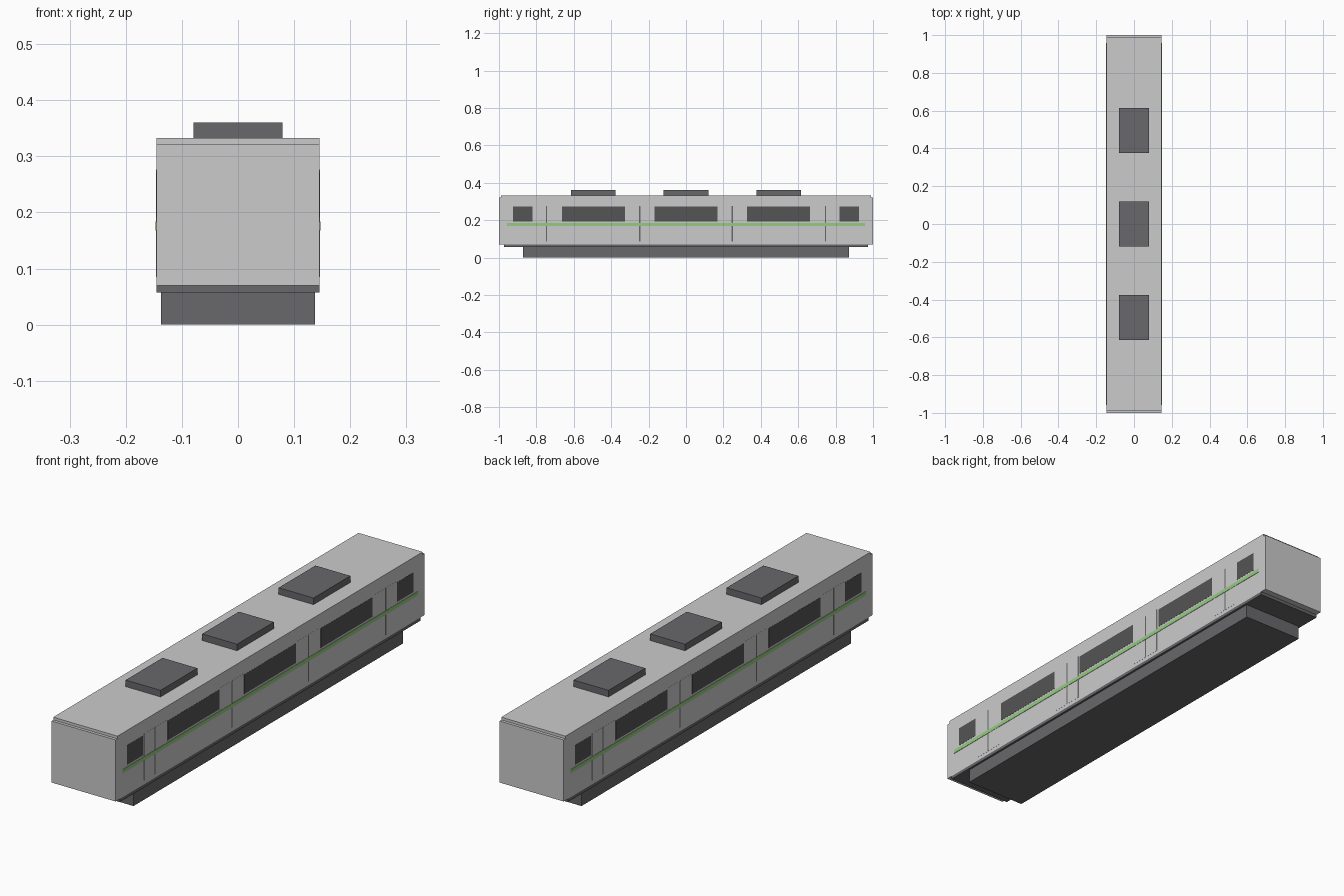
import bpy

if "Cube" in bpy.data.objects:
    bpy.data.objects.remove(bpy.data.objects["Cube"])


def material(name, rgb):
    m = bpy.data.materials.new(name)
    m.diffuse_color = (*rgb, 1)
    m.use_nodes = True
    m.node_tree.nodes["Principled BSDF"].inputs["Base Color"].default_value = m.diffuse_color
    return m


LIGHT = material("light_grey", (0.55, 0.55, 0.57))
DARK = material("dark_grey", (0.14, 0.14, 0.15))
GLASS = material("dark_glass", (0.09, 0.09, 0.09))
GREEN = material("green", (0.3, 0.6, 0.22))


def box(name, x, y, z, mat):
    """Box from (min, max) pairs on each axis."""
    bpy.ops.mesh.primitive_cube_add(
        size=1, location=[(a + b) / 2 for a, b in (x, y, z)])
    o = bpy.context.object
    o.name = name
    o.scale = [b - a for a, b in (x, y, z)]
    bpy.ops.object.transform_apply(location=True, rotation=False, scale=True)
    o.data.materials.append(mat)
    return o


HALF = 0.1455

# Main shell, floor and underfloor equipment
box("body", (-HALF, HALF), (-0.988, 0.988), (0.07, 0.333), LIGHT)
box("floor_plate", (-HALF, HALF), (-0.973, 0.973), (0.057, 0.0705), DARK)
box("underfloor_box", (-0.137, 0.137), (-0.872, 0.872), (0, 0.058), DARK)

# Roof units
for i, y in enumerate((-0.495, 0, 0.495)):
    box(f"roof_unit_{i}", (-0.079, 0.079), (y - 0.119, y + 0.119),
        (0.332, 0.36), DARK)

# End panels, slightly lower than the roof
for end in (-1, 1):
    box("end_panel", (-HALF, HALF), sorted((end * 0.987, end)),
        (0.07, 0.322), LIGHT)


def side_panel(name, side, y, z, proud, mat):
    x = sorted((side * (HALF - 0.002), side * (HALF + proud)))
    box(name, x, y, z, mat)


WINDOWS = ((-0.874, 0.052), (-0.495, 0.168), (0, 0.168),
           (0.495, 0.168), (0.874, 0.052))

for side in (-1, 1):
    # Windows
    for y, h in WINDOWS:
        side_panel("window", side, (y - h, y + h), (0.192, 0.272), 0.0006, GLASS)
    # Sliding doors: two leaves and a seam
    for y in (-0.745, -0.247, 0.247, 0.745):
        side_panel("door_leaf", side, (y - 0.07, y - 0.003), (0.085, 0.277), 0.0005, LIGHT)
        side_panel("door_leaf", side, (y + 0.003, y + 0.07), (0.085, 0.277), 0.0005, LIGHT)
        side_panel("door_seam", side, (y - 0.003, y + 0.003), (0.085, 0.277), 0.0003, DARK)
    # Coloured stripe
    side_panel("stripe", side, (-0.957, 0.957), (0.168, 0.184), 0.0018, GREEN)
